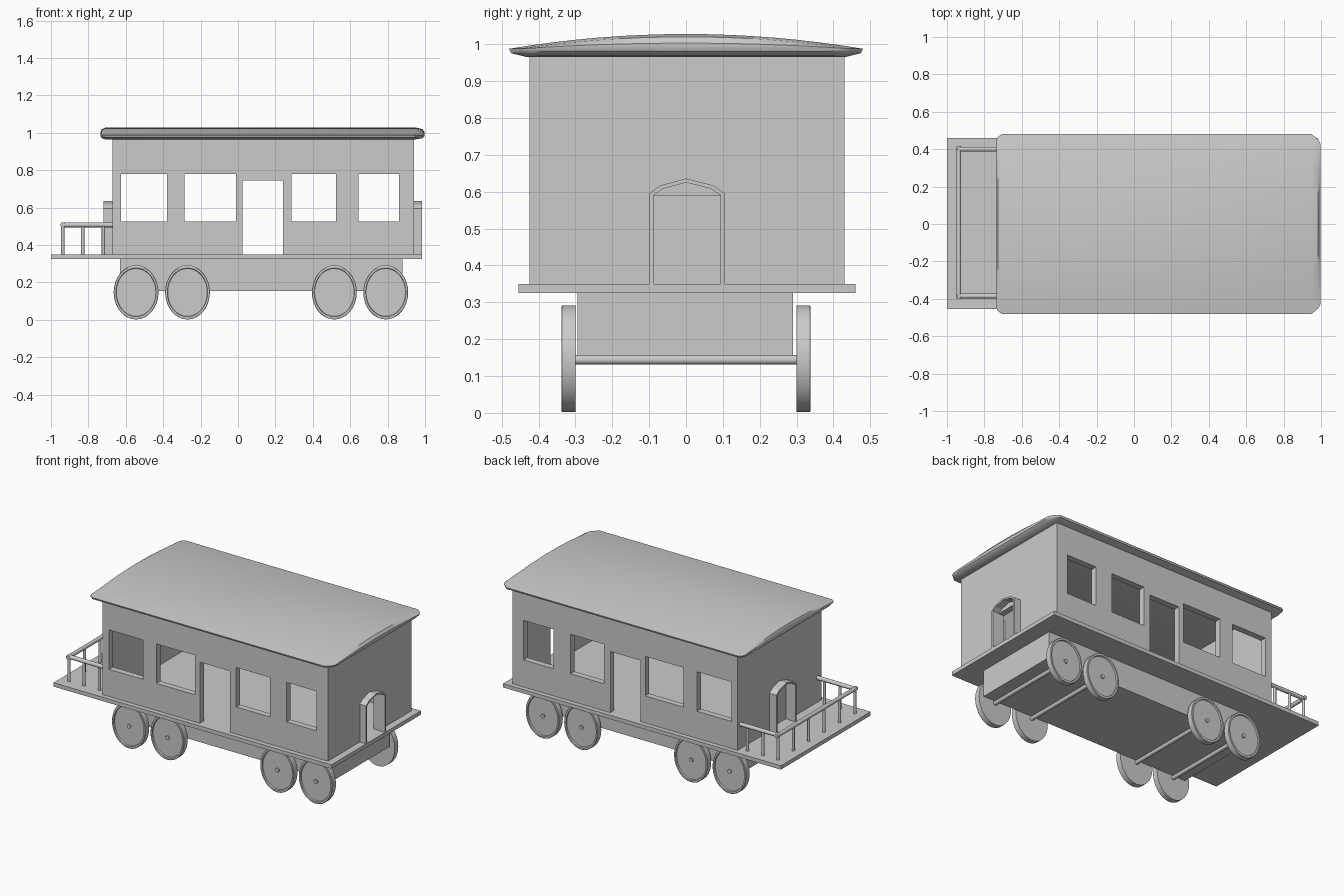
import bpy, bmesh, math
from mathutils import Matrix, Vector

if "Cube" in bpy.data.objects:
    bpy.data.objects.remove(bpy.data.objects["Cube"])


def finish(name, bm, smooth=False):
    bmesh.ops.recalc_face_normals(bm, faces=bm.faces)
    me = bpy.data.meshes.new(name)
    bm.to_mesh(me)
    bm.free()
    ob = bpy.data.objects.new(name, me)
    bpy.context.collection.objects.link(ob)
    if smooth:
        bpy.ops.object.select_all(action='DESELECT')
        ob.select_set(True)
        bpy.context.view_layer.objects.active = ob
        bpy.ops.object.shade_smooth_by_angle(angle=math.radians(35))
    return ob


def box(name, x0, x1, y0, y1, z0, z1):
    bm = bmesh.new()
    m = Matrix.Translation(((x0 + x1) / 2, (y0 + y1) / 2, (z0 + z1) / 2))
    m = m @ Matrix.Diagonal((x1 - x0, y1 - y0, z1 - z0, 1))
    bmesh.ops.create_cube(bm, size=1, matrix=m)
    return finish(name, bm)


def rod(name, a, b, r, sides=12):
    a, b = Vector(a), Vector(b)
    d = b - a
    m = Matrix.Translation((a + b) / 2) @ d.to_track_quat('Z', 'Y').to_matrix().to_4x4()
    bm = bmesh.new()
    bmesh.ops.create_cone(bm, cap_ends=True, segments=sides, radius1=r, radius2=r,
                          depth=d.length, matrix=m)
    return finish(name, bm, True)


def loft(name, rings, smooth=False):
    # closed rings of points joined in order, with capped ends
    bm = bmesh.new()
    vs = [[bm.verts.new(p) for p in r] for r in rings]
    n = len(vs[0])
    for a, b in zip(vs, vs[1:]):
        for i in range(n):
            j = (i + 1) % n
            bm.faces.new((a[i], a[j], b[j], b[i]))
    bm.faces.new(vs[0])
    bm.faces.new(vs[-1])
    return finish(name, bm, smooth)


def cut(target, cutter):
    mod = target.modifiers.new("opening", 'BOOLEAN')
    mod.operation, mod.solver, mod.object = 'DIFFERENCE', 'EXACT', cutter
    bpy.context.view_layer.objects.active = target
    bpy.ops.object.modifier_apply(modifier=mod.name)
    bpy.data.objects.remove(cutter)


# deck and underframe
box("deck", -1.0, 0.985, -0.455, 0.46, 0.325, 0.35)
box("underframe", -0.63, 0.88, -0.295, 0.29, 0.155, 0.325)

# hollow body with windows, side doors and end doors
body = box("body_walls", -0.67, 0.94, -0.425, 0.43, 0.35, 0.972)
cut(body, box("cutter", -0.63, 0.90, -0.385, 0.39, 0.30, 1.1))
for x0, x1 in ((-0.625, -0.38), (-0.285, -0.01), (0.285, 0.525), (0.645, 0.86)):
    cut(body, box("cutter", x0, x1, -0.6, 0.6, 0.525, 0.78))
cut(body, box("cutter", 0.025, 0.24, -0.6, 0.6, 0.30, 0.745))
cut(body, box("cutter", 0.85, 1.1, -0.09, 0.095, 0.30, 0.59))
cut(body, box("cutter", -0.9, -0.64, -0.09, 0.095, 0.30, 0.59))

# arched frames around the end doors
outer = [(-0.1, 0.35), (-0.1, 0.595), (-0.07, 0.617), (0, 0.636),
         (0.075, 0.617), (0.106, 0.595), (0.106, 0.35)]
inner = [(0.094, 0.35), (0.094, 0.59), (0.068, 0.608), (0, 0.625),
         (-0.063, 0.608), (-0.088, 0.59), (-0.088, 0.35)]
for name, x0, x1 in (("left", -0.72, -0.665), ("right", 0.935, 0.985)):
    loft(name + "_door_frame", [[(x, y, z) for y, z in outer + inner] for x in (x0, x1)])

# roof: shallow arch with rounded ends
rings = []
for x, sy, sz in ((-0.735, 0.94, 0.35), (-0.728, 0.97, 0.75), (-0.708, 1, 1),
                  (0.95, 1, 1), (0.985, 0.94, 0.8), (0.998, 0.89, 0.35)):
    ys = [-0.48 + 0.96 * i / 16 for i in range(17)]
    sec = [(y, 0.988 + 0.04 * (1 - (y / 0.48) ** 2)) for y in ys]
    sec += [(0.475, 0.976), (0.43, 0.965), (-0.43, 0.965), (-0.475, 0.976)]
    rings.append([(x, y * sy, 0.99 + (z - 0.99) * sz) for y, z in sec])
loft("roof", rings, True)

# oval wheels with a raised rim, axles and hubs
profile = [(0.0, 1.0), (0.036, 1.0), (0.038, 0.98), (0.038, 0.9), (0.03, 0.88)]
for i, x in enumerate((-0.545, -0.27, 0.515, 0.79)):
    for side, s in (("front", -1), ("back", 1)):
        rings = [[(x + 0.12 * f * math.cos(a), s * (0.3 + d), 0.147 + 0.145 * f * math.sin(a))
                  for a in (2 * math.pi * k / 32 for k in range(32))] for d, f in profile]
        loft(f"{side}_wheel_{i + 1}", rings, True)
    rod(f"axle_{i + 1}", (x, -0.338, 0.144), (x, 0.338, 0.144), 0.013)

# platform railing
z = 0.508
for y in (-0.385, 0.4):
    rod("side_rail", (-0.945, y, z), (-0.665, y, z), 0.013)
    for x in (-0.83, -0.72):
        rod("side_post", (x, y, 0.345), (x, y, z), 0.009)
rod("end_rail", (-0.937, -0.4, z), (-0.937, 0.417, z), 0.013)
for i in range(6):
    y = -0.385 + i * 0.157
    rod("end_post", (-0.937, y, 0.345), (-0.937, y, z), 0.009)
# closed door leaf at the platform end
box("platform_door", -0.65, -0.632, -0.09, 0.095, 0.35, 0.59)
